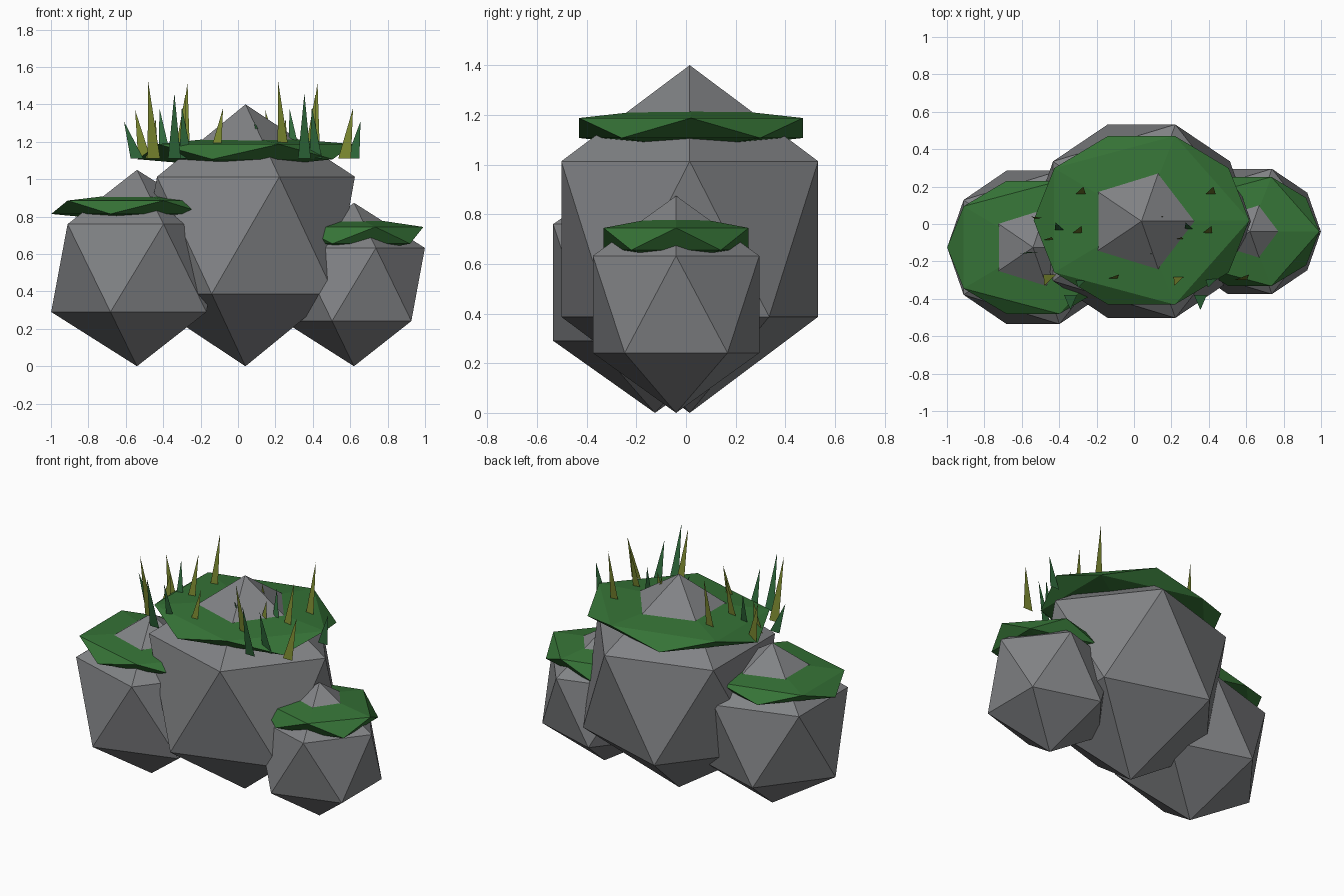
import bpy
import bmesh
from mathutils import Vector

default_cube = bpy.data.objects.get("Cube")
if default_cube:
    bpy.data.objects.remove(default_cube, do_unlink=True)


def make_material(name, color):
    material = bpy.data.materials.new(name)
    material.use_nodes = True
    material.diffuse_color = (*color, 1)
    shader = material.node_tree.nodes["Principled BSDF"]
    shader.inputs["Base Color"].default_value = (*color, 1)
    shader.inputs["Roughness"].default_value = 0.9
    return material


stone_grey = make_material("stone_grey", (0.22, 0.225, 0.235))
moss_green = make_material("moss_green", (0.036, 0.17, 0.037))
blade_green = make_material("blade_green", (0.03, 0.15, 0.045))
blade_olive = make_material("blade_olive", (0.2, 0.25, 0.03))


def finish_object(name, bm, materials):
    mesh = bpy.data.meshes.new(name)
    bm.to_mesh(mesh)
    bm.free()
    for material in materials:
        mesh.materials.append(material)
    obj = bpy.data.objects.new(name, mesh)
    bpy.context.scene.collection.objects.link(obj)
    return obj


def add_lump(name, center, radii, material):
    """Stretched icosahedron with one point up and one point down."""
    bm = bmesh.new()
    bmesh.ops.create_icosphere(bm, subdivisions=1, radius=1)
    bmesh.ops.scale(bm, vec=radii, verts=bm.verts)
    bmesh.ops.translate(bm, vec=center, verts=bm.verts)
    return finish_object(name, bm, [material])


# Boulders, each with a flat moss cap its point pokes through
add_lump("middle_rock", (0.04, 0.015, 0.7), (0.654, 0.608, 0.7), stone_grey)
add_lump("middle_moss", (0.04, 0.02, 1.147), (0.645, 0.53, 0.09), moss_green)
add_lump("right_rock", (-0.54, -0.125, 0.525), (0.513, 0.482, 0.525), stone_grey)
add_lump("right_moss", (-0.54, -0.125, 0.85), (0.513, 0.418, 0.08), moss_green)
add_lump("left_rock", (0.62, -0.04, 0.437), (0.424, 0.394, 0.437), stone_grey)
add_lump("left_moss", (0.62, -0.04, 0.7), (0.415, 0.343, 0.1), moss_green)

# Grass blades: base x, base y, tip x, tip y, tip z
GREEN_BLADES = [
    (-0.54, -0.15, -0.61, -0.16, 1.31),
    (-0.39, -0.05, -0.42, 0.01, 1.38),
    (-0.34, -0.38, -0.34, -0.46, 1.46),
    (-0.28, -0.29, -0.3, -0.34, 1.39),
    (-0.08, 0.0, -0.04, 0.0, 1.31),
]
OLIVE_BLADES = [
    (-0.5, 0.03, -0.55, 0.04, 1.37),
    (-0.45, -0.27, -0.48, -0.33, 1.52),
    (-0.46, -0.09, -0.44, -0.07, 1.32),
    (-0.29, 0.15, -0.27, 0.2, 1.52),
    (-0.31, -0.06, -0.28, -0.01, 1.46),
    (-0.125, -0.3, -0.08, -0.27, 1.38),
]


def add_tuft(name, shift):
    bm = bmesh.new()
    base_z, half_width = 1.11, 0.034
    for index, blades in enumerate((GREEN_BLADES, OLIVE_BLADES)):
        for x, y, tip_x, tip_y, tip_z in blades:
            corners = [
                Vector((x - half_width, y, base_z)),
                Vector((x + half_width, y, base_z)),
                Vector((tip_x, tip_y, tip_z)),
            ]
            offset = Vector((shift, 0, 0))
            face = bm.faces.new([bm.verts.new(c + offset) for c in corners])
            face.material_index = index
    return finish_object(name, bm, [blade_green, blade_olive])


# Two matching tufts side by side
add_tuft("right_grass_tuft", 0)
add_tuft("left_grass_tuft", 0.695)
